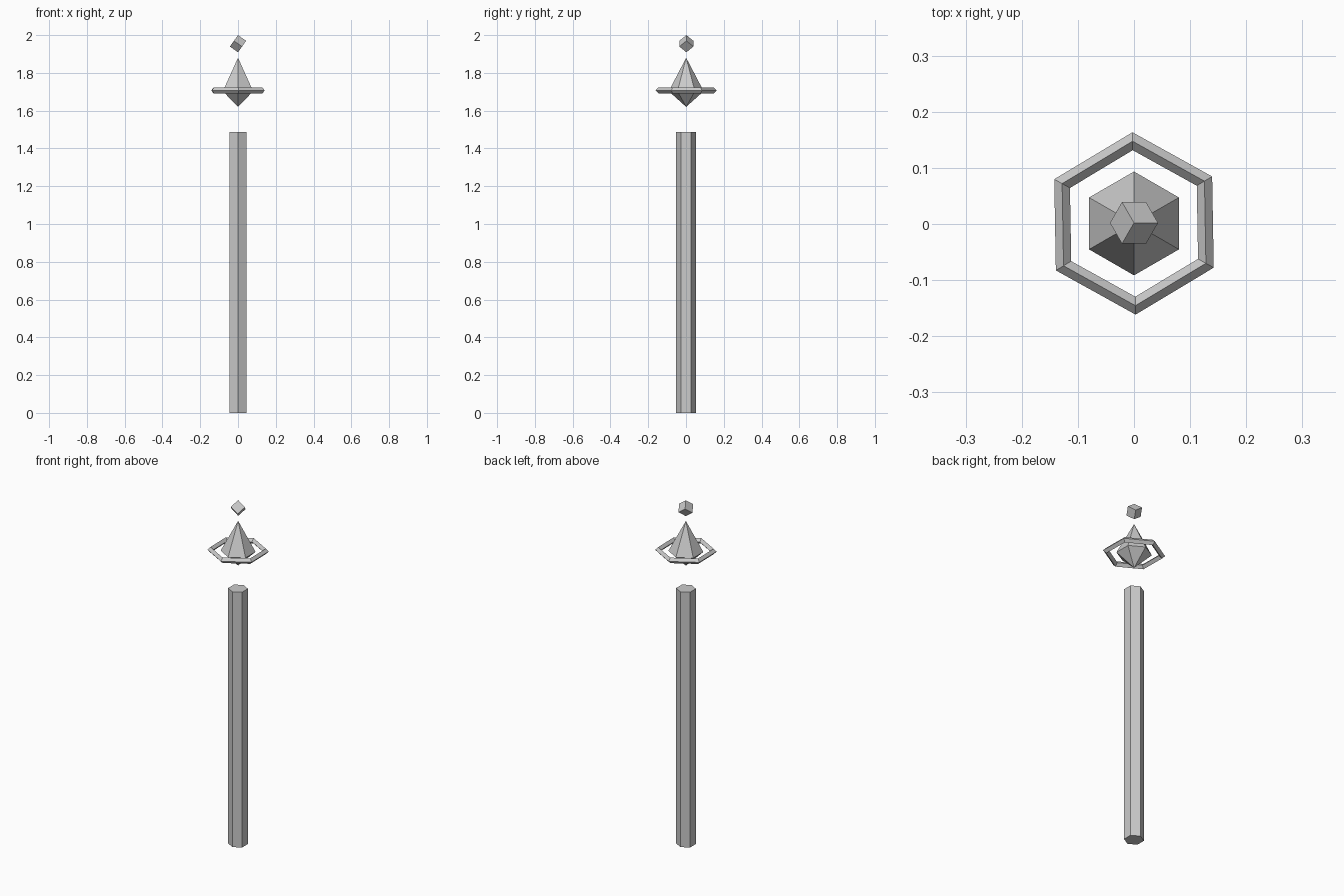
import bpy, bmesh
from math import radians, cos, sin, pi, sqrt
from mathutils import Matrix, Vector

if "Cube" in bpy.data.objects:
    bpy.data.objects.remove(bpy.data.objects["Cube"])


def make_object(name, bm):
    bmesh.ops.recalc_face_normals(bm, faces=bm.faces)
    mesh = bpy.data.meshes.new(name)
    bm.to_mesh(mesh)
    bm.free()
    obj = bpy.data.objects.new(name, mesh)
    bpy.context.collection.objects.link(obj)
    return obj


def hexagon(bm, radius, z, y=0.0, turn=0.0):
    # corners point along +y and -y
    return [bm.verts.new((radius * cos(pi / 2 + turn + i * pi / 3),
                          y + radius * sin(pi / 2 + turn + i * pi / 3), z)) for i in range(6)]


def bridge(bm, a, b):
    for i in range(6):
        j = (i + 1) % 6
        bm.faces.new((a[i], a[j], b[j], b[i]))


# Shaft: hexagonal prism
bm = bmesh.new()
low, high = hexagon(bm, 0.052, 0), hexagon(bm, 0.052, 1.487)
bridge(bm, low, high)
bm.faces.new(low)
bm.faces.new(high)
make_object("shaft", bm)

# Crystal: six-sided double pyramid, taller on top
bm = bmesh.new()
middle = hexagon(bm, 0.0925, 1.703, 0.001)
for tip_z in (1.88, 1.62):
    tip = bm.verts.new((0, 0.001, tip_z))
    for i in range(6):
        bm.faces.new((middle[i], middle[(i + 1) % 6], tip))
make_object("crystal", bm)

# Ring: hexagonal loop with a diamond cross-section
bm = bmesh.new()
R, r, zc = 0.1465, 0.016, 1.707
section = [(R + r, zc), (R, zc + r), (R - r, zc), (R, zc - r)]
loops = [hexagon(bm, rad, z, 0.001, radians(1)) for rad, z in section]
for k in range(4):
    bridge(bm, loops[k], loops[(k + 1) % 4])
make_object("floating_ring", bm)

# Small cube balanced on its corner
bm = bmesh.new()
size = 0.0525
bmesh.ops.create_cube(bm, size=size)
stand = Vector((1, 1, 1)).rotation_difference(Vector((0, 0, 1))).to_matrix().to_4x4()
bm.transform(Matrix.Translation((0, 0.002, 2 - size * sqrt(3) / 2))
             @ Matrix.Rotation(radians(-45), 4, 'Z') @ stand)
make_object("tip_cube", bm)
